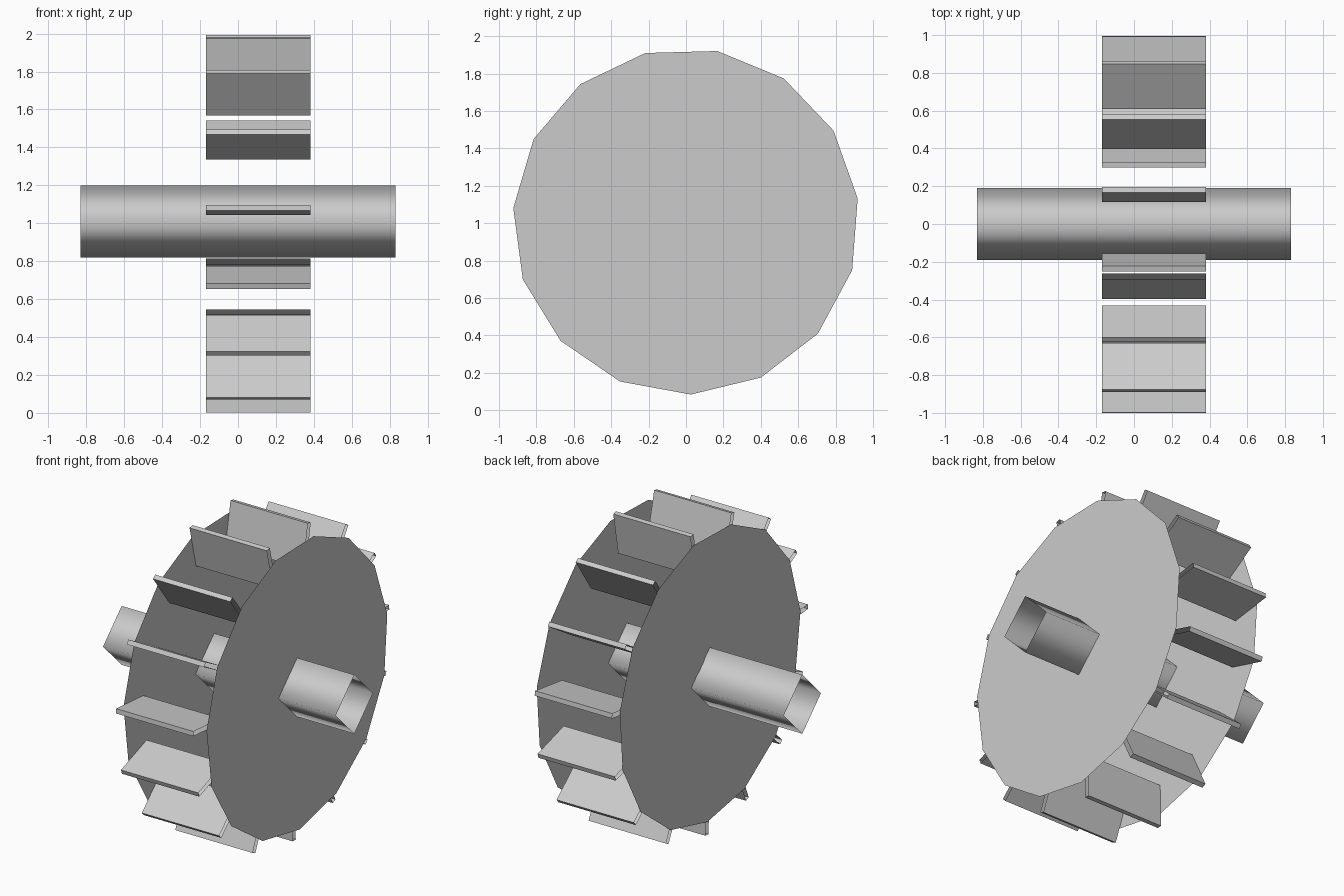
import bpy
import bmesh
from math import sin, cos, radians

if "Cube" in bpy.data.objects:
    bpy.data.objects.remove(bpy.data.objects["Cube"])

X0, X1 = -0.17, 0.382     # paddle ends
DISC_L, DISC_R = -0.17, 0.422
CZ = 1.004                # hub height
N = 15                    # rim sides and paddles
START = radians(-88.4)
STEP = radians(360 / N)


def make(name, build):
    bm = bmesh.new()
    build(bm)
    me = bpy.data.meshes.new(name)
    bm.to_mesh(me)
    bm.free()
    ob = bpy.data.objects.new(name, me)
    bpy.context.collection.objects.link(ob)
    return ob


def extrude(bm, profile, xa, xb, closed=True):
    """Extrusion of a (y, z) profile along x, without end caps."""
    a = [bm.verts.new((xa, y, z)) for y, z in profile]
    b = [bm.verts.new((xb, y, z)) for y, z in profile]
    n = len(profile)
    for i in range(n if closed else n - 1):
        j = (i + 1) % n
        bm.faces.new((b[i], b[j], a[j], a[i])[::-1])


def plate(bm, profile, x):
    """Flat sheet facing along x."""
    bm.faces.new([bm.verts.new((x, y, z)) for y, z in profile])


def radial_rect(ang, r0, r1, t):
    """Thin rectangle in the y-z plane pointing along ang from the hub."""
    c, s = cos(ang), sin(ang)
    return [(r * c - h * s, CZ + r * s + h * c)
            for r, h in ((r0, -t / 2), (r1, -t / 2), (r1, t / 2), (r0, t / 2))]


def ring(r, n, start, z):
    return [(r * cos(start + i * radians(360 / n)), z + r * sin(start + i * radians(360 / n)))
            for i in range(n)]


# side discs: zero-thickness fifteen-sided sheets
rim = ring(0.926, N, START, 1.01)
make("right_disc", lambda bm: plate(bm, rim, DISC_R))
make("left_disc", lambda bm: plate(bm, rim[::-1], DISC_L))

# flat brace strip lying on the left disc
make("left_brace", lambda bm: plate(bm, radial_rect(radians(50), -0.83, 0.83, 0.09)[::-1], DISC_L - 0.003))

# paddles, one at each rim corner, open at both sides and at the hub end
for k in range(N):
    prof = radial_rect(START + k * STEP, 0.725, 1.003, 0.03)
    make(f"paddle_{k + 1}", lambda bm: extrude(bm, prof, X0, X1, closed=False))

# four-sided axle, open ends, smooth shaded
axle = make("axle", lambda bm: extrude(bm, ring(0.19, 4, 0, 1.01), -0.83, 0.83))
for p in axle.data.polygons:
    p.use_smooth = True
